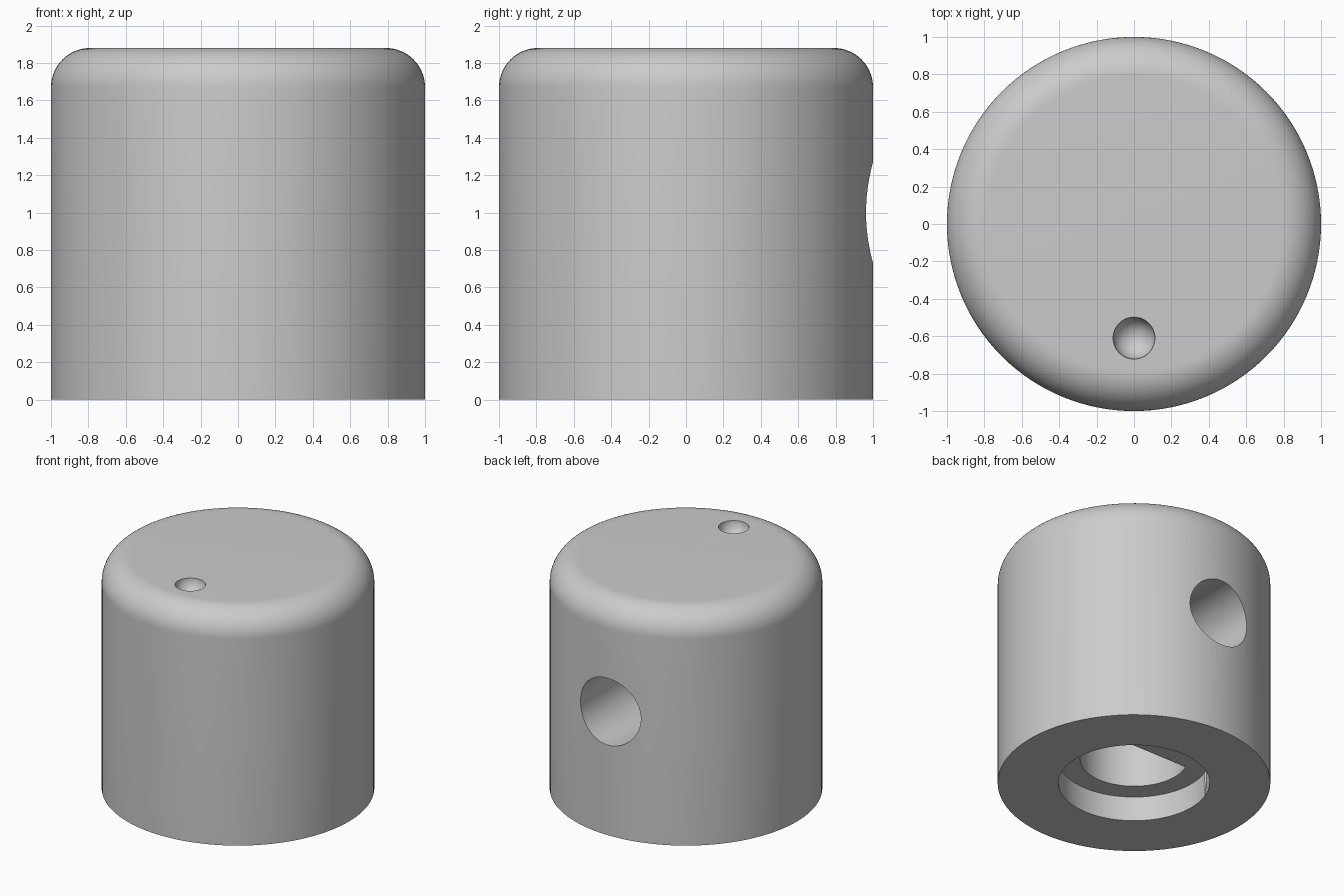
import bpy, bmesh, math
from mathutils import Matrix, Vector

old = bpy.data.objects.get("Cube")
if old:
    bpy.data.objects.remove(old)

HEIGHT, RADIUS, FILLET = 1.88, 1.0, 0.21
SEGMENTS = 128

grey = bpy.data.materials.new("plain_grey")
grey.use_nodes = True
colour = (0.6, 0.6, 0.6, 1)
grey.diffuse_color = colour
grey.node_tree.nodes["Principled BSDF"].inputs["Base Color"].default_value = colour


def make_object(name, bm):
    bmesh.ops.recalc_face_normals(bm, faces=bm.faces)
    mesh = bpy.data.meshes.new(name)
    bm.to_mesh(mesh)
    bm.free()
    mesh.materials.append(grey)
    obj = bpy.data.objects.new(name, mesh)
    bpy.context.collection.objects.link(obj)
    return obj


def lathe(name, profile):
    """Turn a radius/height profile around z."""
    bm = bmesh.new()
    verts = [bm.verts.new((r, 0, z)) for r, z in profile]
    edges = [bm.edges.new(pair) for pair in zip(verts, verts[1:])]
    bmesh.ops.spin(bm, geom=verts + edges, axis=(0, 0, 1), cent=(0, 0, 0),
                   angle=math.tau, steps=SEGMENTS, use_duplicate=False)
    bmesh.ops.remove_doubles(bm, verts=bm.verts, dist=0.0001)
    return make_object(name, bm)


def cylinder(name, radius, start, end):
    """Cylinder running between two points."""
    start, end = Vector(start), Vector(end)
    axis = end - start
    turn = axis.to_track_quat("Z", "Y").to_matrix().to_4x4()
    bm = bmesh.new()
    bmesh.ops.create_cone(bm, cap_ends=True, segments=96, radius1=radius,
                          radius2=radius, depth=axis.length,
                          matrix=Matrix.Translation((start + end) / 2) @ turn)
    return bm


def carve(target, cutter):
    mod = target.modifiers.new(cutter.name, "BOOLEAN")
    mod.operation = "DIFFERENCE"
    mod.solver = "EXACT"
    mod.object = cutter
    bpy.context.view_layer.objects.active = target
    bpy.ops.object.modifier_apply(modifier=mod.name)
    bpy.data.objects.remove(cutter)


# Knob body with a rounded upper rim
arc = [(RADIUS - FILLET + FILLET * math.cos(a), HEIGHT - FILLET + FILLET * math.sin(a))
       for a in (math.pi / 2 * i / 16 for i in range(17))]
knob = lathe("knob_body", [(0, 0), (RADIUS, 0)] + arc + [(0, HEIGHT)])

# D-shaped shaft bore, its flat facing the set screw
bore = cylinder("shaft_bore", 0.395, (0, 0, 0.1), (0, 0, 1.45))
cut = bmesh.ops.bisect_plane(bore, geom=bore.verts[:] + bore.edges[:] + bore.faces[:],
                             plane_co=(0, 0.155, 0), plane_no=(0, 1, 0), clear_outer=True)
bmesh.ops.holes_fill(bore, edges=[e for e in bore.edges if e.is_boundary])
carve(knob, make_object("shaft_bore", bore))

# Round recess in the underside
carve(knob, make_object("base_recess", cylinder("recess", 0.555, (0, 0, -0.2), (0, 0, 0.2))))

# Set screw hole through the back wall into the bore
carve(knob, make_object("screw_hole", cylinder("screw", 0.27, (0, 0, 1), (0, 1.3, 1))))

# Spherical pointer dimple on top
dimple = bmesh.new()
bmesh.ops.create_uvsphere(dimple, u_segments=48, v_segments=25, radius=0.112,
                          matrix=Matrix.Translation((0, -0.61, HEIGHT)))
carve(knob, make_object("pointer_dimple", dimple))

# Smooth walls with crisp edges
bpy.ops.object.select_all(action="DESELECT")
knob.select_set(True)
bpy.context.view_layer.objects.active = knob
bpy.ops.object.shade_smooth_by_angle(angle=math.radians(30))
